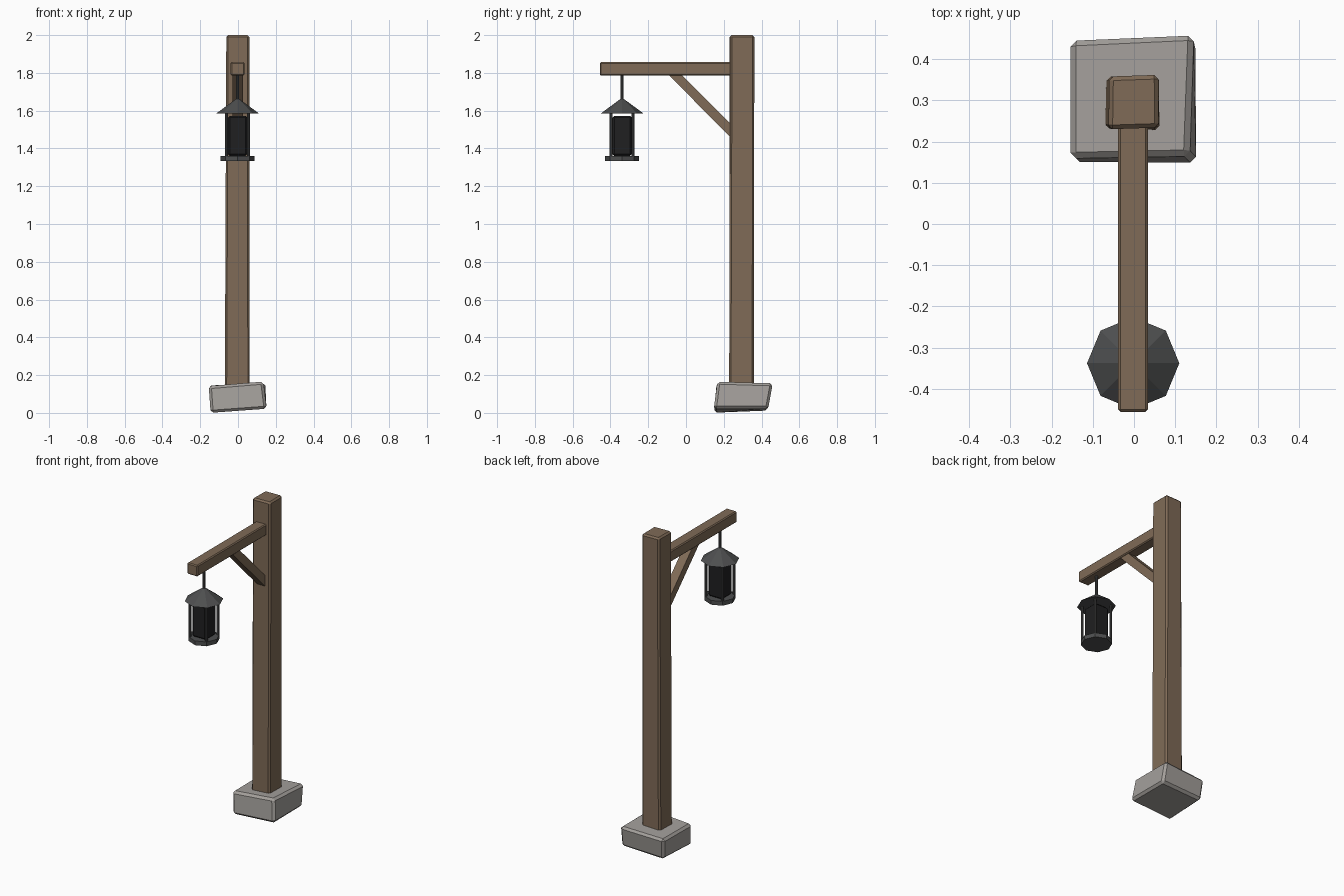
import bpy, bmesh
from mathutils import Matrix

if "Cube" in bpy.data.objects:
    bpy.data.objects.remove(bpy.data.objects["Cube"])


def material(name, rgb):
    m = bpy.data.materials.new(name)
    m.diffuse_color = (*rgb, 1)
    m.use_nodes = True
    m.node_tree.nodes["Principled BSDF"].inputs["Base Color"].default_value = m.diffuse_color
    return m


WOOD = material("brown wood", (0.215, 0.147, 0.095))
STONE = material("grey stone", (0.37, 0.35, 0.33))
IRON = material("dark iron", (0.075, 0.077, 0.078))
GLASS = material("black glass", (0.014, 0.014, 0.015))


def finish(name, bm, mat):
    bmesh.ops.recalc_face_normals(bm, faces=bm.faces)
    me = bpy.data.meshes.new(name)
    bm.to_mesh(me)
    bm.free()
    me.materials.append(mat)
    ob = bpy.data.objects.new(name, me)
    bpy.context.collection.objects.link(ob)
    return ob


def block(name, bottom, top, mat, bevel=0.0):
    """Six-sided block from two matching rings of four corners."""
    bm = bmesh.new()
    b = [bm.verts.new(p) for p in bottom]
    t = [bm.verts.new(p) for p in top]
    bm.faces.new(b)
    bm.faces.new(t)
    for i in range(4):
        j = (i + 1) % 4
        bm.faces.new((b[i], b[j], t[j], t[i]))
    if bevel:
        bmesh.ops.recalc_face_normals(bm, faces=bm.faces)
        bmesh.ops.bevel(bm, geom=bm.edges[:], offset=bevel, segments=1,
                        affect='EDGES', profile=0.5)
    return finish(name, bm, mat)


def ring(x0, x1, y0, y1, z):
    return [(x0, y0, z), (x1, y0, z), (x1, y1, z), (x0, y1, z)]


def box(name, x0, x1, y0, y1, z0, z1, mat, bevel=0.0):
    return block(name, ring(x0, x1, y0, y1, z0), ring(x0, x1, y0, y1, z1), mat, bevel)


def cone(name, x, y, z0, z1, r0, r1, sides, mat):
    bm = bmesh.new()
    bmesh.ops.create_cone(bm, cap_ends=True, segments=sides, radius1=r0, radius2=r1,
                          depth=z1 - z0,
                          matrix=Matrix.Translation((x, y, (z0 + z1) / 2)))
    return finish(name, bm, mat)


# Rough-hewn foot stone
block("foot_stone",
      [(-0.145, 0.150, 0.0), (0.152, 0.147, 0.022), (0.150, 0.435, 0.022), (-0.143, 0.432, 0.012)],
      [(-0.155, 0.160, 0.142), (0.134, 0.166, 0.166), (0.145, 0.460, 0.157), (-0.155, 0.446, 0.145)],
      STONE, 0.014)

# Post, slightly out of true
block("post",
      [(-0.070, 0.232, 0.08), (0.062, 0.228, 0.08), (0.060, 0.360, 0.08), (-0.067, 0.358, 0.08)],
      [(-0.062, 0.230, 2.0), (0.060, 0.234, 2.0), (0.059, 0.362, 2.0), (-0.060, 0.358, 2.0)],
      WOOD, 0.010)

# Arm and diagonal brace
box("arm", -0.039, 0.034, -0.456, 0.26, 1.786, 1.857, WOOD, 0.006)
X0, X1 = -0.030, 0.026
block("brace",
      [(X0, 0.25, 1.445), (X1, 0.25, 1.445), (X1, 0.25, 1.515), (X0, 0.25, 1.515)],
      [(X0, -0.105, 1.802), (X1, -0.105, 1.802), (X1, -0.035, 1.802), (X0, -0.035, 1.802)],
      WOOD)

# Hanging lantern
LX, LY = -0.002, -0.338
cone("lantern_hanger", LX, LY, 1.64, 1.80, 0.008, 0.008, 8, IRON)
cone("lantern_roof", LX, LY, 1.586, 1.664, 0.112, 0.006, 8, IRON)
cone("lantern_base", LX, LY, 1.333, 1.360, 0.090, 0.090, 8, IRON)
box("lantern_glass", LX - 0.051, LX + 0.051, LY - 0.051, LY + 0.051,
    1.360, 1.573, GLASS, 0.010)
for sx in (-1, 1):
    for sy in (-1, 1):
        cone("lantern_bar", LX + sx * 0.058, LY + sy * 0.058, 1.35, 1.592,
             0.008, 0.008, 8, IRON)
